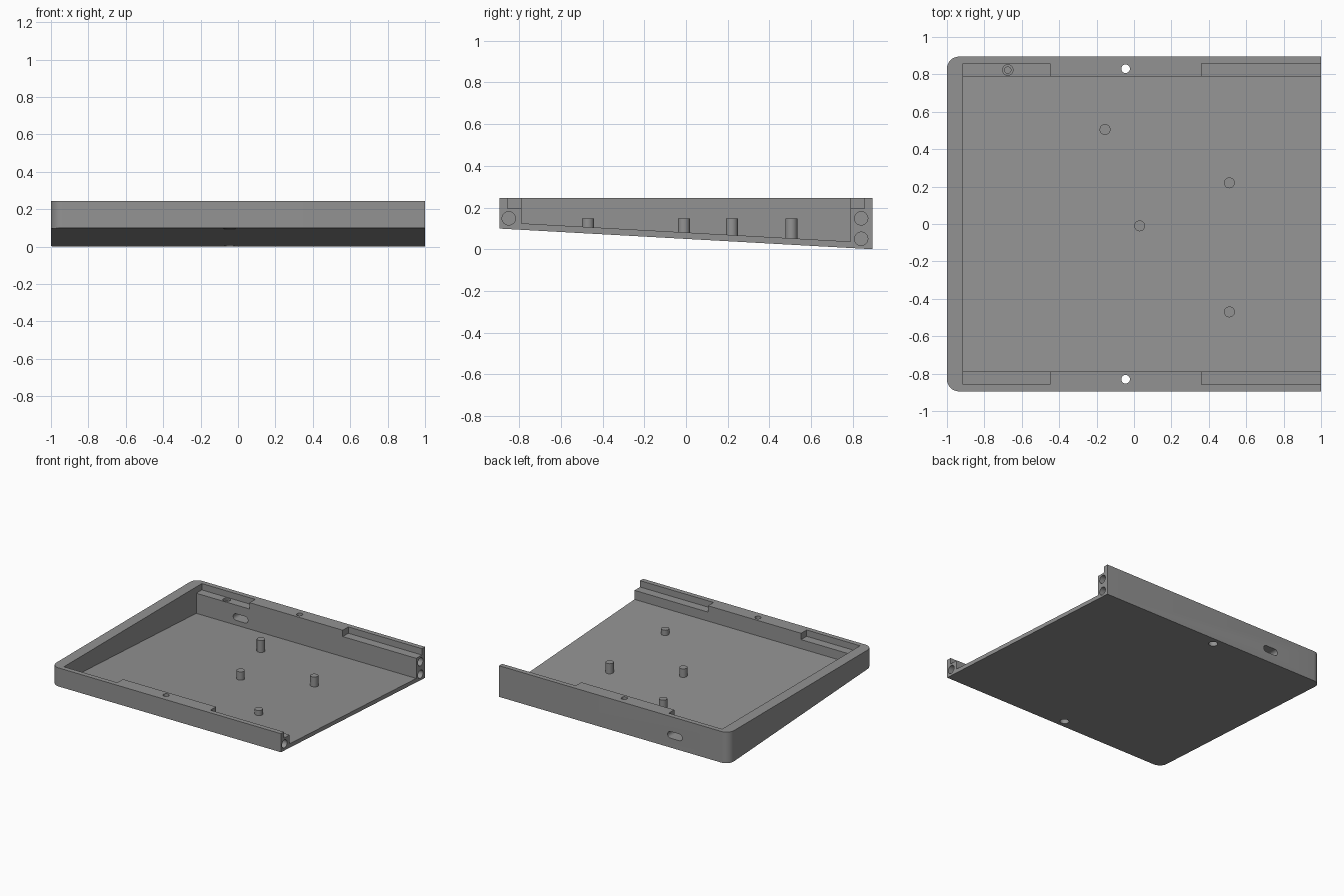
import bpy, bmesh, math
from mathutils import Matrix

if "Cube" in bpy.data.objects:
    bpy.data.objects.remove(bpy.data.objects["Cube"])

TOP = 0.245
HALF_Y = 0.895
FLOOR = 0.031


def under(y):
    """Height of the sloping underside at a given depth."""
    return 0.0495 * (1 - y / HALF_Y) * 1.0


grey = bpy.data.materials.new("mid_grey")
grey.diffuse_color = (0.29, 0.29, 0.29, 1)
grey.use_nodes = True
grey.node_tree.nodes["Principled BSDF"].inputs["Base Color"].default_value = grey.diffuse_color


def finish(name, bm):
    bmesh.ops.recalc_face_normals(bm, faces=bm.faces)
    me = bpy.data.meshes.new(name)
    bm.to_mesh(me)
    bm.free()
    ob = bpy.data.objects.new(name, me)
    me.materials.append(grey)
    bpy.context.collection.objects.link(ob)
    return ob


def prism(name, outline, low, high):
    """Extrude an xy outline between two height functions of y."""
    bm = bmesh.new()
    a = [bm.verts.new((x, y, low(y))) for x, y in outline]
    b = [bm.verts.new((x, y, high(y))) for x, y in outline]
    bm.faces.new(a)
    bm.faces.new(b)
    n = len(a)
    for i in range(n):
        j = (i + 1) % n
        bm.faces.new((a[i], a[j], b[j], b[i]))
    return finish(name, bm)


def box(name, x0, x1, y0, y1, low, high):
    return prism(name, [(x0, y0), (x1, y0), (x1, y1), (x0, y1)], low, high)


def rod(name, r, start, end, axis="Z", sides=32):
    """Cylinder from one point along an axis to another."""
    length = math.dist(start, end)
    mid = [(p + q) / 2 for p, q in zip(start, end)]
    rot = Matrix.Rotation(math.pi / 2, 4, "Y") if axis == "X" else Matrix()
    bm = bmesh.new()
    bmesh.ops.create_cone(bm, cap_ends=True, segments=sides, radius1=r, radius2=r,
                          depth=length, matrix=Matrix.Translation(mid) @ rot)
    return finish(name, bm)


def cut(target, cutter):
    mod = target.modifiers.new("cut", "BOOLEAN")
    mod.operation = "DIFFERENCE"
    mod.solver = "EXACT"
    mod.object = cutter
    bpy.context.view_layer.objects.active = target
    bpy.ops.object.modifier_apply(modifier=mod.name)
    bpy.data.objects.remove(cutter)


def smooth(ob):
    bpy.ops.object.select_all(action="DESELECT")
    ob.select_set(True)
    bpy.context.view_layer.objects.active = ob
    bpy.ops.object.shade_smooth_by_angle(angle=math.radians(30))


# Wedge shaped tray body with two rounded corners on the closed end
R = 0.065
outline = [(1, -HALF_Y), (1, HALF_Y)]
for cy, first in ((HALF_Y - R, 90), (-HALF_Y + R, 180)):
    for i in range(9):
        a = math.radians(first + i * 90 / 8)
        outline.append((-1 + R + R * math.cos(a), cy + R * math.sin(a)))
tray = prism("tray_body", outline, under, lambda y: TOP)

# Open interior, parallel to the sloping underside
cut(tray, box("cavity", -0.915, 1.1, -0.788, 0.788,
              lambda y: under(y) + FLOOR, lambda y: 0.4))

# Ledges, screw holes and counterbores in both side walls
for s in (-1, 1):
    y0, y1 = sorted((s * 0.75, s * 0.857))
    for x0, x1 in ((-0.915, -0.45), (0.36, 1.1)):
        cut(tray, box("ledge", x0, x1, y0, y1, lambda y: 0.195, lambda y: 0.4))
    y = s * 0.83
    cut(tray, rod("screw_hole", 0.023, (-0.045, y, -0.1), (-0.045, y, 0.4)))
    cut(tray, rod("counterbore", 0.033, (-0.045, y, -0.1),
                  (-0.045, y, under(y) + 0.06)))

# Blind stepped hole in the back ledge
cut(tray, rod("wide_step", 0.028, (-0.675, 0.823, 0.18), (-0.675, 0.823, 0.3)))
cut(tray, rod("narrow_step", 0.017, (-0.675, 0.823, 0.14), (-0.675, 0.823, 0.3)))

# Blind joining holes in the open end
for y, z in ((-0.85, 0.148), (0.84, 0.148), (0.84, 0.05)):
    cut(tray, rod("end_hole", 0.032, (0.88, y, z), (1.1, y, z), "X"))

# Rounded cable slot through the back wall
bm = bmesh.new()
ring = []
for side, first in ((1, -90), (-1, 90)):
    for i in range(13):
        a = math.radians(first + i * 15)
        ring.append((-0.53 + side * 0.038 + 0.026 * math.cos(a),
                     0.1 + 0.026 * math.sin(a)))
near = [bm.verts.new((x, 0.7, z)) for x, z in ring]
far = [bm.verts.new((x, 1.0, z)) for x, z in ring]
bm.faces.new(near)
bm.faces.new(far)
for i in range(len(ring)):
    j = (i + 1) % len(ring)
    bm.faces.new((near[i], near[j], far[j], far[i]))
cut(tray, finish("cable_slot", bm))
smooth(tray)

# Support pegs rising to one level from the sloping floor
for x, y in ((-0.155, 0.505), (0.51, 0.22), (0.03, -0.01), (0.51, -0.47)):
    smooth(rod("support_peg", 0.029, (x, y, under(y) + 0.015), (x, y, 0.147)))
